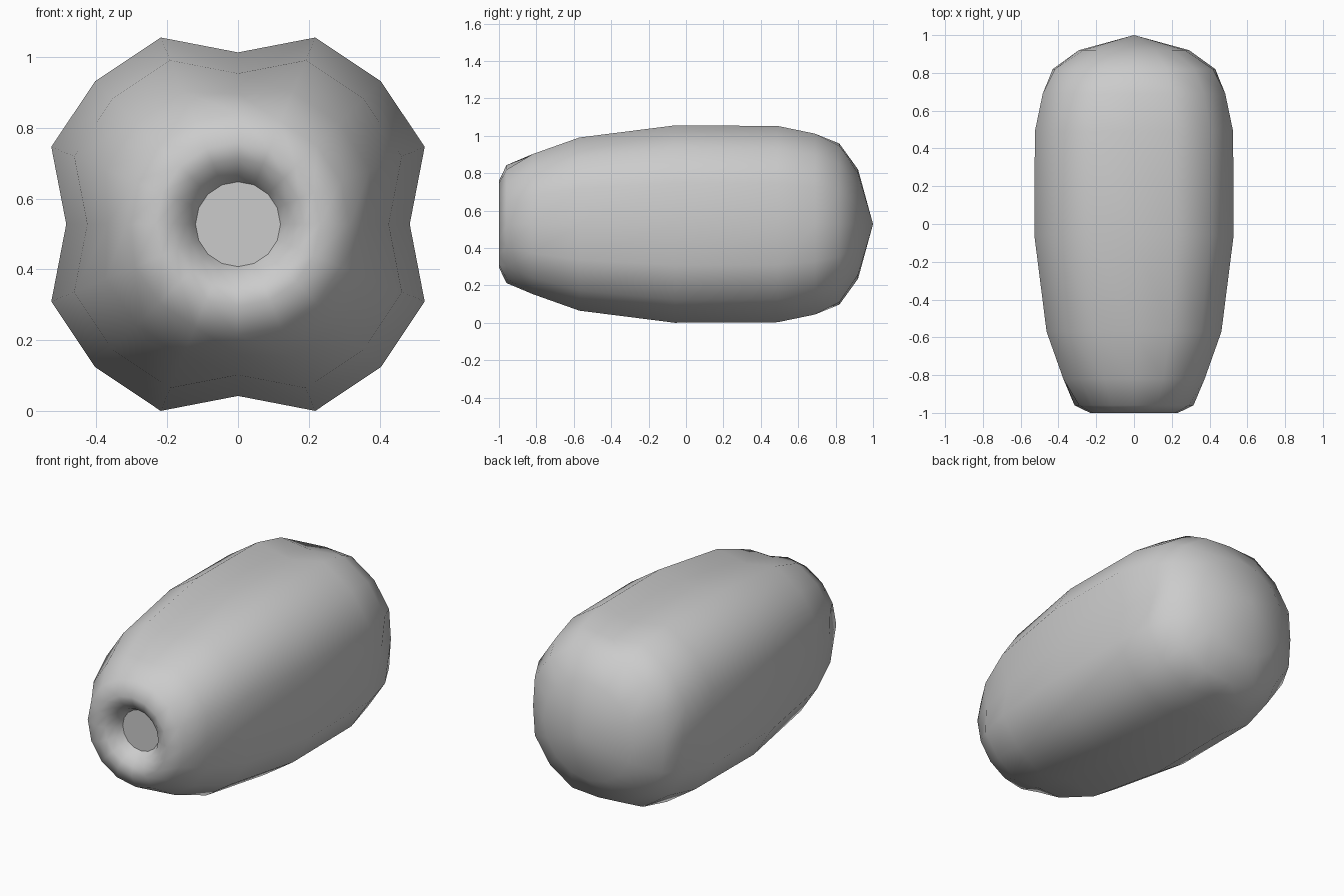
import bpy, bmesh, math

if "Cube" in bpy.data.objects:
    bpy.data.objects.remove(bpy.data.objects["Cube"])

CZ, SEG = 0.528, 16
# Lengthwise profile: (y, radius, groove) - groove is the relative radius on the four axes
rings = [
    (-0.91, 0.12, 1.0), (-0.955, 0.145, 1.0), (-0.985, 0.185, 1.0),
    (-1.0, 0.232, 1.0), (-0.96, 0.315, 1.0), (-0.82, 0.405, 0.91),
    (-0.57, 0.501, 0.85), (-0.06, 0.571, 0.85), (0.49, 0.568, 0.85),
    (0.69, 0.523, 0.88), (0.82, 0.453, 0.95), (0.92, 0.292, 1.0),
]

bm = bmesh.new()
loops = []
for y, r, groove in rings:
    loop = []
    for i in range(SEG):
        a = 2 * math.pi * i / SEG
        k = r * (groove if i % 4 == 0 else 1.0)
        loop.append(bm.verts.new((k * math.cos(a), y, CZ + k * math.sin(a))))
    loops.append(loop)

# Body skin and recess wall
for a, b in zip(loops, loops[1:]):
    for i in range(SEG):
        j = (i + 1) % SEG
        bm.faces.new((a[i], a[j], b[j], b[i]))

# Rounded tail tip
tip = bm.verts.new((0, 1.0, CZ))
for i in range(SEG):
    bm.faces.new((loops[-1][i], loops[-1][(i + 1) % SEG], tip))

# Flat recess floor
floor = bm.faces.new(loops[0])
bmesh.ops.recalc_face_normals(bm, faces=bm.faces)
for f in bm.faces:
    f.smooth = True
for e in floor.edges:
    e.smooth = False

mesh = bpy.data.meshes.new("fruit_body")
bm.to_mesh(mesh)
bm.free()
obj = bpy.data.objects.new("fruit_body", mesh)
bpy.context.collection.objects.link(obj)
